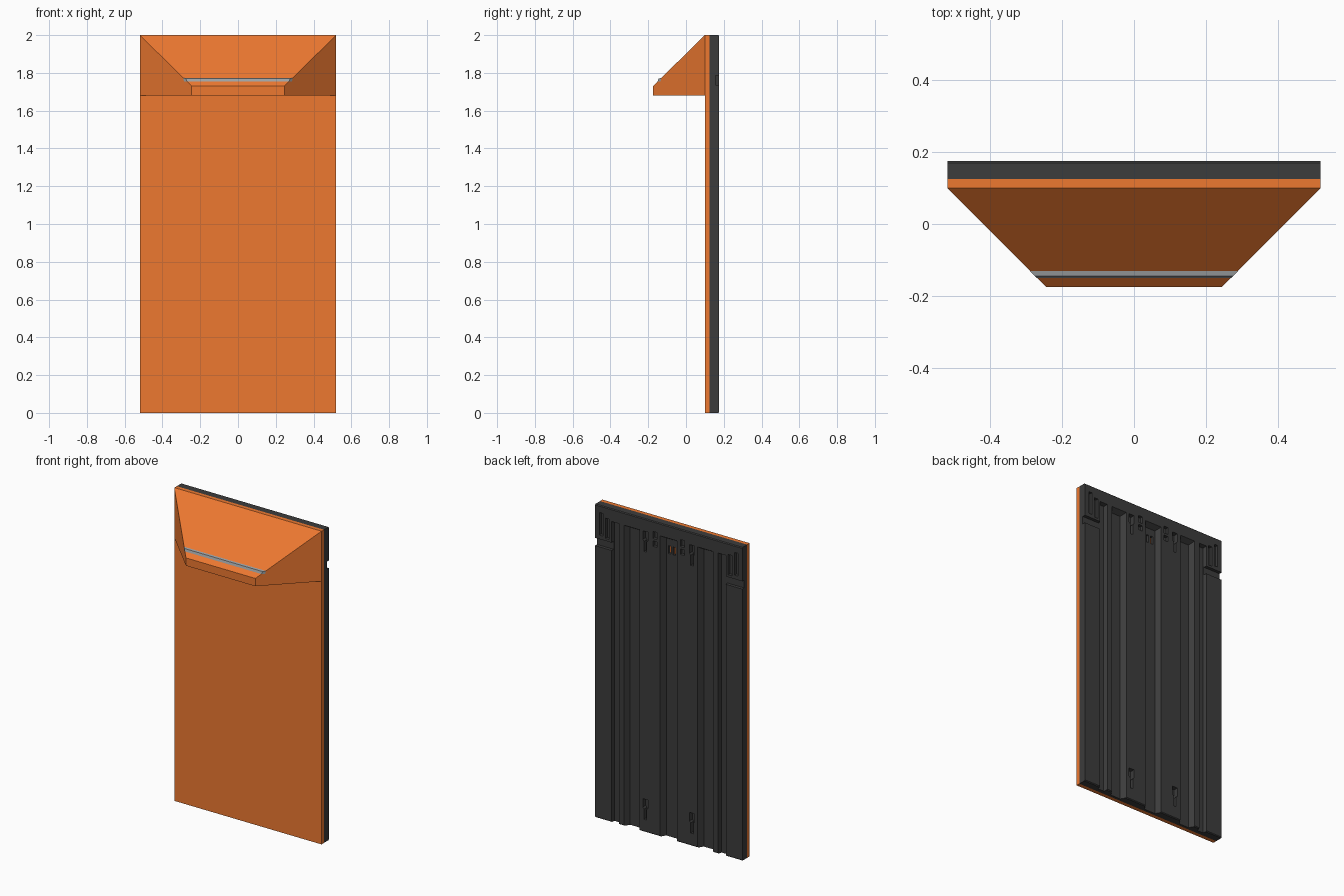
import bpy, bmesh

if "Cube" in bpy.data.objects:
    bpy.data.objects.remove(bpy.data.objects["Cube"])


def material(name, color):
    m = bpy.data.materials.new(name)
    m.diffuse_color = (*color, 1)
    m.use_nodes = True
    m.node_tree.nodes["Principled BSDF"].inputs["Base Color"].default_value = m.diffuse_color
    return m


ORANGE = material("orange_paint", (0.85, 0.19, 0.03))
DARK = material("dark_plastic", (0.045, 0.045, 0.045))
GREY = material("grey_metal", (0.35, 0.37, 0.38))


def loft(name, loop_a, loop_b, mat=None):
    """Closed solid between two loops with equal point counts."""
    bm = bmesh.new()
    a = [bm.verts.new(p) for p in loop_a]
    b = [bm.verts.new(p) for p in loop_b]
    n = len(a)
    bm.faces.new(a)
    bm.faces.new(b[::-1])
    for i in range(n):
        j = (i + 1) % n
        bm.faces.new((a[j], a[i], b[i], b[j]))
    bmesh.ops.recalc_face_normals(bm, faces=bm.faces)
    me = bpy.data.meshes.new(name)
    bm.to_mesh(me)
    bm.free()
    ob = bpy.data.objects.new(name, me)
    bpy.context.collection.objects.link(ob)
    if mat:
        me.materials.append(mat)
    return ob


def rect(x0, x1, z0, z1, y):
    return [(x0, y, z0), (x1, y, z0), (x1, y, z1), (x0, y, z1)]


def box(name, x0, x1, y0, y1, z0, z1, mat=None):
    return loft(name, rect(x0, x1, z0, z1, y0), rect(x0, x1, z0, z1, y1), mat)


def cut(target, cutter):
    """Subtract the cutter, then remove it."""
    cutter.hide_render = True
    mod = target.modifiers.new("cut", 'BOOLEAN')
    mod.operation = 'DIFFERENCE'
    mod.solver = 'EXACT'
    mod.object = cutter
    bpy.context.view_layer.objects.active = target
    bpy.ops.object.modifier_apply(modifier=mod.name)
    bpy.data.objects.remove(cutter, do_unlink=True)


# Front plate
box("front_plate", -0.52, 0.52, 0.10, 0.125, 0, 2, ORANGE)

# Tapered hood across the top of the front
loft("hood", rect(-0.52, 0.52, 1.68, 2.0, 0.10),
     rect(-0.245, 0.245, 1.68, 1.73, -0.175), ORANGE)

# Grey strip running across the hood slope, mitred to its sides
strip = [(-0.131, 1.773), (-0.145, 1.77), (-0.15, 1.755), (-0.135, 1.755)]
loft("hood_strip", [(-(0.421 + y), y, z) for y, z in strip],
     [(0.421 + y, y, z) for y, z in strip], GREY)

# Back panel with a slightly chamfered rear edge
back = [(0.125, 0), (0.17, 0), (0.175, 0.005), (0.175, 1.995), (0.17, 2), (0.125, 2)]
panel = loft("back_panel", [(-0.52, y, z) for y, z in back],
             [(0.52, y, z) for y, z in back], DARK)


def groove(x0, x1, floor, slant):
    """Vertical channel with slanted walls, open at the bottom."""
    s = slant * (0.18 - floor) / (0.175 - floor)
    cut(panel, loft("groove_cutter",
                    rect(x0 + slant, x1 - slant, -0.1, 1.92 - slant, floor),
                    rect(x0 + slant - s, x1 - slant + s, -0.1, 1.92 - slant + s, 0.18)))


def pocket(x0, x1, z0, z1, floor=0.155):
    cut(panel, box("pocket_cutter", x0, x1, floor, 0.2, z0, z1))


def keyhole(x, z0, z1):
    """Hanging slot: wide at the top, narrow below."""
    w, t = 0.018, 0.009
    zm = z0 + (z1 - z0) * 0.5
    loop = [(-t, z0), (t, z0), (t, zm), (w, zm + 0.01), (w, z1), (-w, z1),
            (-w, zm + 0.01), (-t, zm)]
    cut(panel, loft("keyhole_cutter", [(x + u, 0.145, z) for u, z in loop],
                    [(x + u, 0.2, z) for u, z in loop]))


# Channels
groove(-0.06, 0.06, 0.142, 0.02)
for s in (-1, 1):
    groove(*sorted((s * 0.205, s * 0.315)), 0.142, 0.02)
    groove(*sorted((s * 0.35, s * 0.405)), 0.15, 0.006)

# Hanging slots, corner pockets and edge notches on both sides
for s in (-1, 1):
    keyhole(s * 0.165, 1.79, 1.92)
    keyhole(s * 0.165, 0.08, 0.21)
    pocket(*sorted((s * 0.082, s * 0.112)), 1.89, 1.935)
    pocket(*sorted((s * 0.082, s * 0.112)), 1.84, 1.875)
    pocket(*sorted((s * 0.465, s * 0.49)), 1.81, 1.955)
    pocket(*sorted((s * 0.42, s * 0.447)), 1.80, 1.93)
    pocket(*sorted((s * 0.40, s * 0.55)), 1.735, 1.785)

# Cable opening through to the plate
pocket(-0.024, 0.024, 1.805, 1.855, 0.12)
box("cable_opening_bar", -0.008, 0.008, 0.125, 0.142, 1.805, 1.855, DARK)
